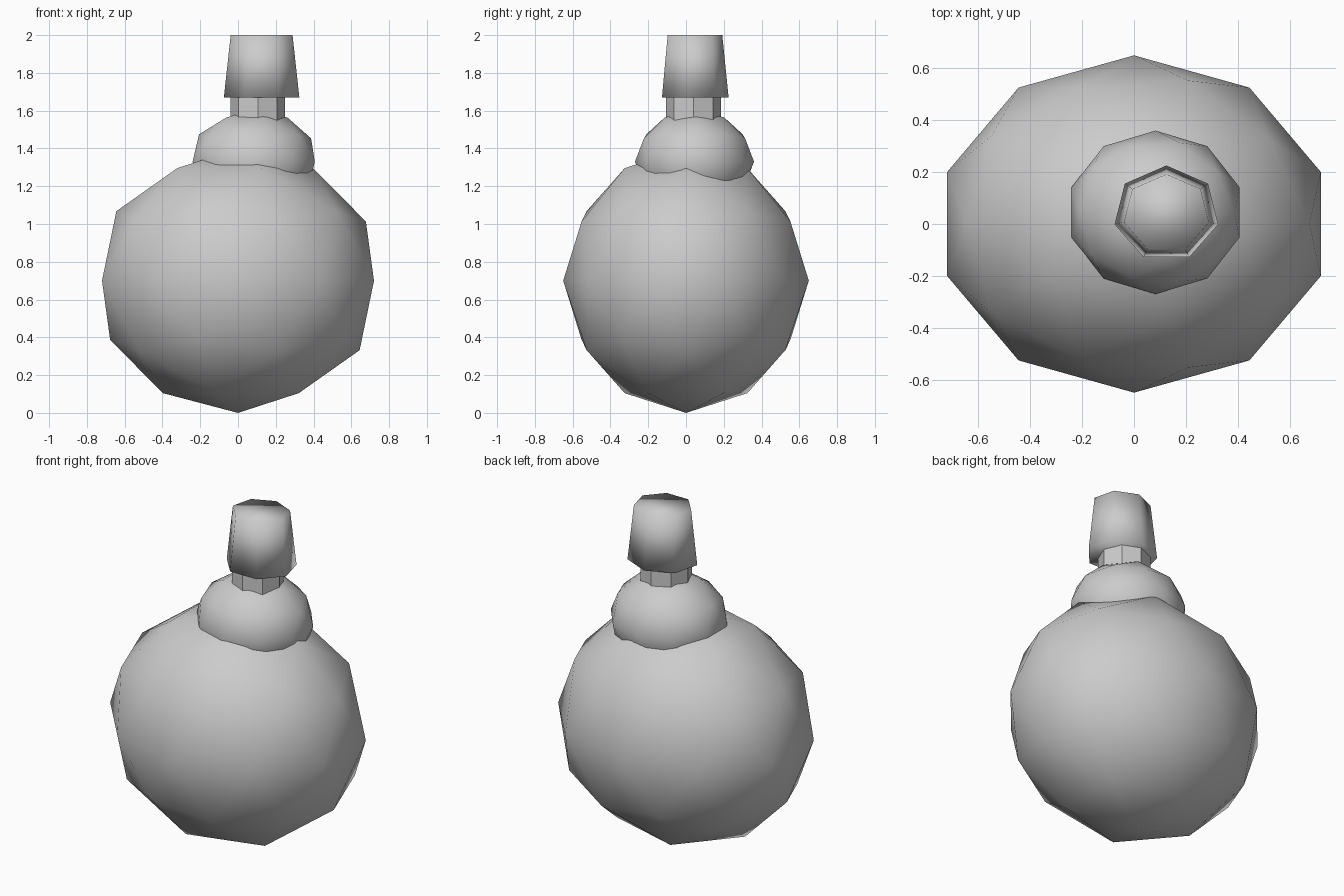
import bpy

if "Cube" in bpy.data.objects:
    bpy.data.objects.remove(bpy.data.objects["Cube"])


def finish(name, scale, smooth):
    ob = bpy.context.object
    ob.name = name
    ob.scale = scale
    bpy.ops.object.transform_apply(location=False, rotation=False, scale=True)
    if smooth:
        bpy.ops.object.shade_smooth()
    return ob


def blob(name, center, radii):
    bpy.ops.mesh.primitive_ico_sphere_add(subdivisions=2, radius=1, location=center)
    return finish(name, radii, True)


def frustum(name, sides, x, y, z0, z1, r0, r1, y_scale=1.0, smooth=False):
    bpy.ops.mesh.primitive_cone_add(vertices=sides, radius1=r0, radius2=r1,
                                    depth=z1 - z0, location=(x, y, (z0 + z1) / 2))
    return finish(name, (1, y_scale, 1), smooth)


# Large faceted body and the smaller shoulder sitting on it
blob("body", (0, 0, 0.70), (0.757, 0.65, 0.70))
blob("shoulder", (0.083, 0.045, 1.33), (0.34, 0.315, 0.275))

# Eight-sided neck, flat shaded
frustum("neck", 8, 0.105, 0.04, 1.50, 1.675, 0.145, 0.145)

# Seven-sided tapered stopper, smooth shaded all over
frustum("stopper", 7, 0.125, 0.04, 1.67, 2.0, 0.205, 0.168, 0.905, True)
